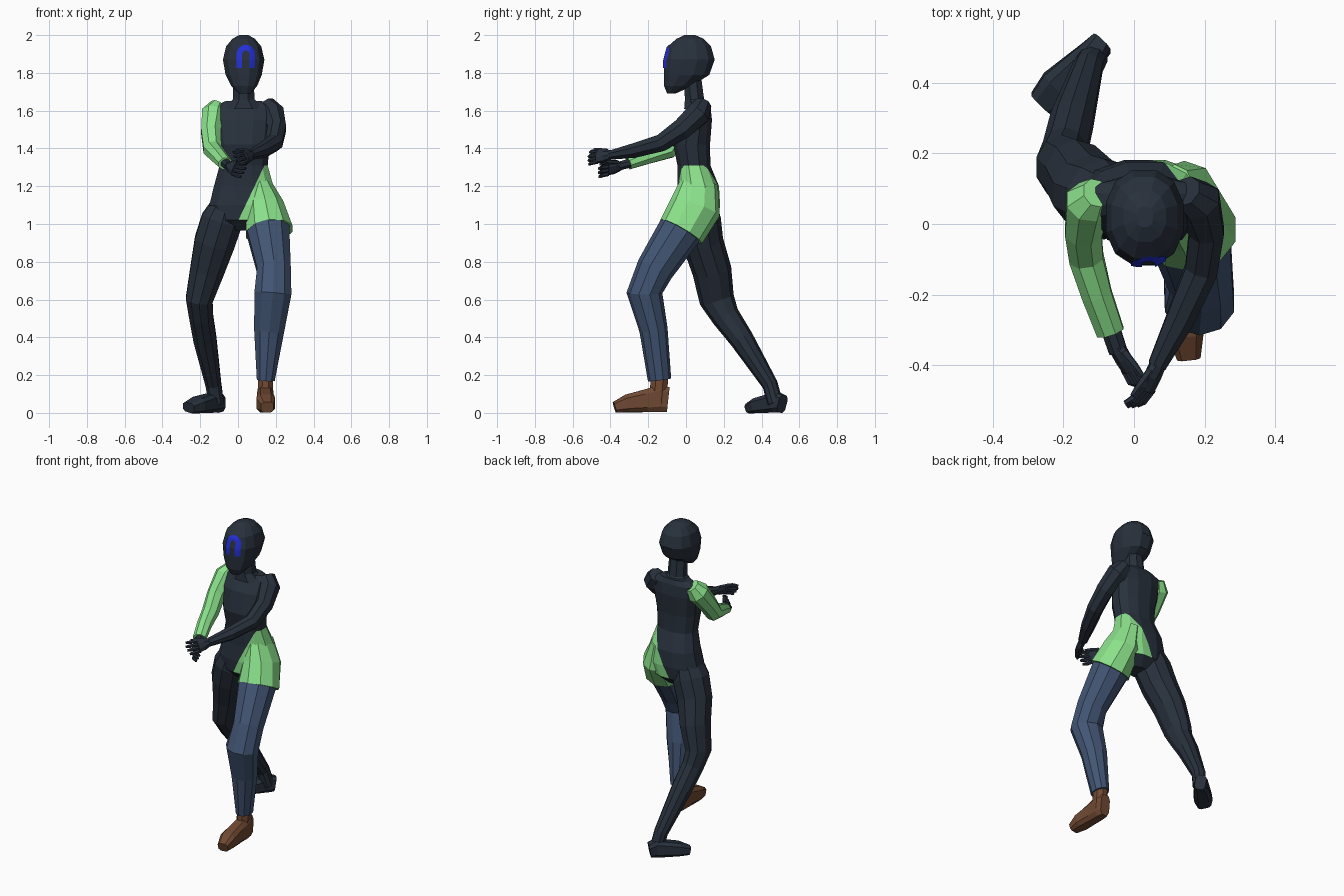
import bpy, bmesh, math
from mathutils import Vector
from mathutils.bvhtree import BVHTree


def material(name, rgb):
    m = bpy.data.materials.new(name)
    m.diffuse_color = (*rgb, 1)
    return m


DARK = material("dark slate", (0.021, 0.030, 0.045))
GREEN = material("light green", (0.26, 0.76, 0.26))
BLUE = material("trouser blue", (0.055, 0.092, 0.175))
BROWN = material("boot brown", (0.16, 0.066, 0.032))
MARK = material("bright blue", (0.017, 0.03, 0.68))
X, Z = Vector((1, 0, 0)), Vector((0, 0, 1))


def finish(name, bm, *mats):
    bmesh.ops.recalc_face_normals(bm, faces=bm.faces)
    me = bpy.data.meshes.new(name)
    bm.to_mesh(me)
    for m in mats:
        me.materials.append(m)
    ob = bpy.data.objects.new(name, me)
    bpy.context.collection.objects.link(ob)
    return ob


def loft(rings, n=8, ref=X, level=False, power=1.0, bm=None):
    """Skin rings (x, y, z, half width, half depth), square to the path or level."""
    bm = bm or bmesh.new()
    pts = [Vector(r[:3]) for r in rings]
    loops = []
    for i, (p, r) in enumerate(zip(pts, rings)):
        t = Z if level else (pts[min(i + 1, len(pts) - 1)] - pts[max(i - 1, 0)]).normalized()
        u = (ref - t * ref.dot(t)).normalized()
        v = t.cross(u)
        loop = []
        for k in range(n):
            a = 2 * math.pi * (k + 0.5) / n
            c, s = math.cos(a), math.sin(a)
            c = math.copysign(abs(c) ** power, c)
            s = math.copysign(abs(s) ** power, s)
            loop.append(bm.verts.new(p + u * c * r[3] + v * s * r[4]))
        loops.append(loop)
    for a, b in zip(loops, loops[1:]):
        for k in range(n):
            j = (k + 1) % n
            bm.faces.new((a[k], a[j], b[j], b[k]))
    bm.faces.new(loops[0])
    bm.faces.new(loops[-1])
    return bm


def tube(name, mat, rings, **kw):
    return finish(name, loft(rings, **kw), mat)


# Head and neck
head_bm = loft([
    (.035, -.078, 1.69, .032, .022), (.033, -.042, 1.73, .07, .076),
    (.03, .003, 1.79, .099, .124), (.03, .018, 1.87, .113, .138),
    (.03, .018, 1.94, .096, .118), (.03, .022, 1.98, .062, .075),
    (.03, .02, 2.0, .025, .03)], n=12, level=True, power=.88)
bmesh.ops.recalc_face_normals(head_bm, faces=head_bm.faces)
surface = BVHTree.FromBMesh(head_bm)
finish("head", head_bm, DARK)
tube("neck", DARK, [(.03, .055, 1.61, .12, .07), (.03, .045, 1.66, .062, .055),
                    (.03, .035, 1.77, .058, .05)], level=True)

# Arched face marking, laid on the head
path = [(-.034, 1.825 + .02 * i, -1, 0) for i in range(4)]
for i in range(9):
    a = math.pi * (1 - i / 8)
    path.append((.034 * math.cos(a), 1.9 + .034 * math.sin(a), math.cos(a), math.sin(a)))
path += [(.034, 1.885 - .02 * i, 1, 0) for i in range(4)]
bm = bmesh.new()
rows = []
for px, pz, nx, nz in path:
    row = []
    for w in (-.015, 0, .015):
        o = Vector((.041 + px + nx * w, -1, pz + nz * w))
        hit = surface.ray_cast(o, Vector((0, 1, 0)))[0]
        row.append(bm.verts.new(hit + Vector((0, -.005, 0))))
    rows.append(row)
for a, b in zip(rows, rows[1:]):
    for k in range(2):
        bm.faces.new((a[k], a[k + 1], b[k + 1], b[k]))
bmesh.ops.solidify(bm, geom=bm.faces[:], thickness=.003)
finish("face_marking", bm, MARK)

# Torso, cut along a slanted line where the tunic begins
bm = loft([
    (.02, .06, .965, .07, .06), (.02, .06, 1.02, .15, .115),
    (.03, .062, 1.1, .187, .122), (.03, .065, 1.2, .162, .113),
    (.03, .042, 1.31, .131, .09), (.03, .03, 1.42, .142, .10),
    (.03, .05, 1.55, .16, .09), (.03, .07, 1.62, .165, .062),
    (.03, .07, 1.65, .10, .05)], n=12, level=True, power=.85)
cut, side = Vector((.04, 0, 1.1)), Vector((.21, 0, -.10)).normalized()
bmesh.ops.bisect_plane(bm, geom=bm.verts[:] + bm.edges[:] + bm.faces[:], plane_co=cut, plane_no=side)
for f in bm.faces:
    c = f.calc_center_median()
    f.material_index = int((c - cut).dot(side) > 0 and c.x > .03 and 1.0 < c.z < 1.31)
finish("torso", bm, DARK, GREEN)

# Tunic skirt over the forward thigh
tube("tunic_skirt", GREEN, [
    (.115, .07, 1.22, .06, .10), (.142, .05, 1.09, .105, .137),
    (.165, -.025, .96, .130, .127)], n=10)

# Forward leg: trousers and boot
tube("trouser_leg", BLUE, [
    (.15, .0, 1.03, .11, .112), (.16, -.035, .96, .118, .117),
    (.19, -.165, .76, .094, .1), (.185, -.22, .635, .103, .095),
    (.165, -.172, .44, .084, .075), (.147, -.14, .175, .05, .062)], n=10)
tube("boot_shaft", BROWN, [(.145, -.15, .05, .046, .05), (.145, -.14, .19, .042, .05)])
tube("boot", BROWN, [
    (.145, -.094, .07, .034, .07), (.145, -.14, .075, .045, .075),
    (.145, -.21, .064, .046, .064), (.147, -.31, .05, .052, .05),
    (.155, -.378, .03, .035, .03)], power=.6)

# Rear leg and foot
tube("rear_leg", DARK, [
    (-.05, .06, 1.14, .07, .09), (-.085, .07, 1.02, .115, .115),
    (-.125, .09, .9, .112, .109), (-.165, .138, .75, .094, .104),
    (-.205, .163, .6, .075, .093), (-.195, .21, .51, .066, .075),
    (-.175, .295, .39, .064, .064),
    (-.13, .445, .15, .044, .042), (-.115, .472, .05, .042, .042)], n=10)
tube("rear_foot", DARK, [
    (-.09, .51, .048, .034, .048), (-.12, .48, .056, .042, .056),
    (-.215, .385, .042, .058, .042), (-.262, .34, .028, .042, .028)], power=.6)

# Sleeved arm (green) and bare arm (dark)
tube("sleeve", GREEN, [
    (-.108, .088, 1.63, .04, .046), (-.130, .062, 1.585, .066, .07),
    (-.143, -.02, 1.485, .056, .06), (-.135, -.095, 1.395, .052, .054),
    (-.105, -.2, 1.36, .046, .044), (-.067, -.305, 1.32, .042, .034)])
tube("sleeved_wrist", DARK, [(-.075, -.27, 1.33, .03, .026), (-.045, -.36, 1.305, .028, .025)])
tube("bare_arm", DARK, [
    (.145, .092, 1.635, .05, .046), (.182, .065, 1.585, .066, .068),
    (.205, -.02, 1.505, .053, .06), (.19, -.13, 1.43, .05, .049),
    (.13, -.27, 1.39, .043, .042), (.065, -.40, 1.365, .028, .026)])


# Hands: palm, four fingers and a thumb
def hand(name, wrist, knuckle, tip, spread):
    w, k, t, s = map(Vector, (wrist, knuckle, tip, spread))
    s.normalize()
    bm = loft([(*w, .024, .024), (*w.lerp(k, .5), .038, .022), (*k, .04, .018)], n=8, ref=s)
    for i in range(4):
        off = s * (i - 1.5) * .021
        length = 1 - .1 * abs(i - 1.7)
        base = k + off - (k - w) * .1
        end = base + (t - k) * length + off * .15
        mid = base.lerp(end, .5) + Vector((-.004, -.012, 0))
        loft([(*base, .012, .012), (*mid, .0115, .0115), (*end, .008, .008)], n=6, ref=s, bm=bm)
    start = w.lerp(k, .3) + s * .022
    end = k.lerp(t, .35) + s * .045
    loft([(*start, .015, .015), (*start.lerp(end, .6), .013, .013), (*end, .008, .008)], n=6, ref=s, bm=bm)
    finish(name, bm, DARK)


hand("lower_hand", (-.05, -.345, 1.308), (-.012, -.415, 1.293), (.042, -.47, 1.28), (.35, .1, .9))
hand("upper_hand", (.068, -.395, 1.366), (.035, -.472, 1.358), (-.02, -.525, 1.345), (-.45, .1, .9))
